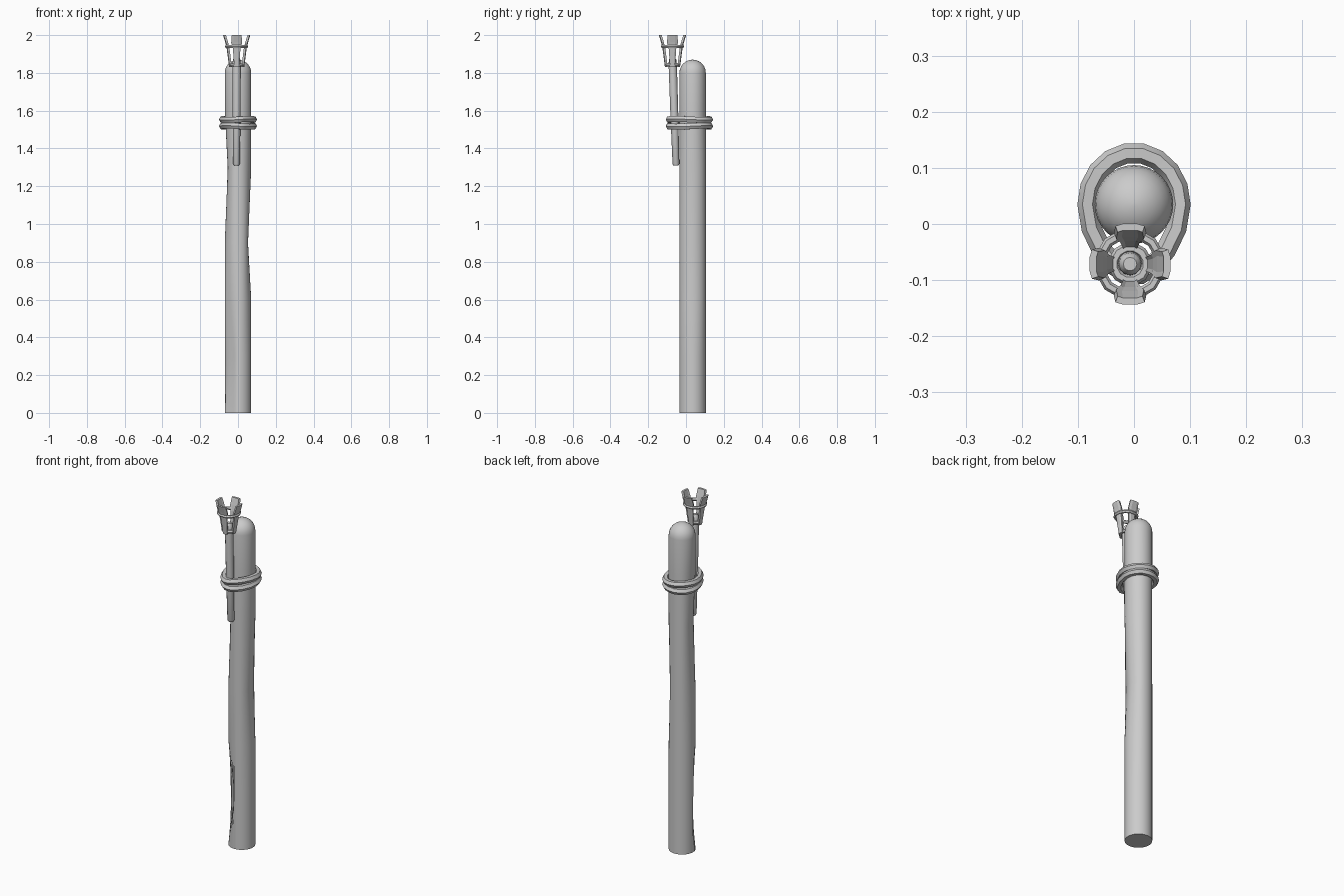
import bpy, bmesh, math
from mathutils import Vector

if "Cube" in bpy.data.objects:
    bpy.data.objects.remove(bpy.data.objects["Cube"])

def make(name, rings, closed=False, smooth=True):
    """Skin a list of equal-length point loops; cap the ends or close the loop."""
    bm = bmesh.new()
    vs = [[bm.verts.new(p) for p in r] for r in rings]
    n = len(vs[0])
    for i in range(len(vs) if closed else len(vs) - 1):
        a, b = vs[i], vs[(i + 1) % len(vs)]
        for j in range(n):
            k = (j + 1) % n
            bm.faces.new((a[j], a[k], b[k], b[j]))
    if not closed:
        bm.faces.new(vs[0][::-1])
        bm.faces.new(vs[-1])
    bmesh.ops.recalc_face_normals(bm, faces=bm.faces)
    me = bpy.data.meshes.new(name)
    bm.to_mesh(me)
    bm.free()
    ob = bpy.data.objects.new(name, me)
    bpy.context.collection.objects.link(ob)
    if smooth:
        bpy.context.view_layer.objects.active = ob
        ob.select_set(True)
        bpy.ops.object.shade_smooth_by_angle(angle=math.radians(35))
        ob.select_set(False)
    return ob

def tube(name, path, r, sides):
    """Horizontal closed loop swept with a round section."""
    rings = []
    for i, p in enumerate(path):
        t = path[(i + 1) % len(path)] - path[i - 1]
        out = t.cross(Vector((0, 0, 1))).normalized()
        rings.append([p + out * r * math.cos(a) + Vector((0, 0, r * math.sin(a)))
                      for a in (2 * math.pi * k / sides for k in range(sides))])
    return make(name, rings, closed=True)

# Post: round timber with a domed top and a few shallow worn hollows
R, PY = 0.07, 0.035
hollows = [(0.3, 225, 0.03, 45), (0.9, 0, 0.017, 60), (1.3, 190, 0.017, 60)]
levels = [(0, R), (.3, R), (.6, R), (.9, R), (1.3, R), (1.6, R), (1.8, R)]
levels += [(1.8 + R * math.sin(t), R * math.cos(t))
           for t in (math.radians(d) for d in (15, 30, 45, 60, 75, 87))]
rings = []
for z, r in levels:
    ring = []
    for k in range(32):
        deg = k * 360 / 32
        rr = r
        for hz, hd, depth, spread in hollows:
            diff = abs((deg - hd + 180) % 360 - 180)
            if abs(z - hz) < 0.01 and diff < spread:
                rr -= depth * math.cos(math.radians(90 * diff / spread))
        a = math.radians(deg)
        ring.append((rr * math.cos(a), PY + rr * math.sin(a), z))
    rings.append(ring)
make("post", rings)

# Torch handle: slim tapered stick leaning along the post
base, top = Vector((-0.008, -0.053, 1.31)), Vector((-0.007, -0.071, 1.87))
axis = top - base
rings = []
for t, r in [(0, .014), (.015, .018), (.5, .021), (.94, .022), (1, .020), (1.02, .012)]:
    c = base + axis * t
    rings.append([c + Vector((r * math.cos(a), r * math.sin(a), 0))
                  for a in (math.pi * k / 6 for k in range(12))])
make("torch_handle", rings)

# Rope: two lashings pulled round both post and handle
for n, (z, dip) in enumerate([(1.518, 0.003), (1.553, -0.003)]):
    path = []
    for k in range(18):
        a = 2 * math.pi * k / 18
        x, y = 0.083 * math.cos(a), PY + 0.092 * math.sin(a)
        if y < PY:
            y = PY + (y - PY) * 1.38
            x *= 1 - 0.25 * math.sin(-a) ** 2
        path.append(Vector((x, y, z + dip * math.sin(2 * a))))
    tube(f"rope_lashing_{n + 1}", path, 0.018, 6)

# Torch basket: four flared staves, a hoop and a lower collar
cx, cy = -0.007, -0.0715
profile = [(.040, 1.83, .013), (.053, 1.93, .020), (.060, 1.96, .029), (.072, 2.0, .026)]
for s in range(4):
    ang = s * math.pi / 2
    rings = []
    for r, z, w in profile:
        sec = [(r - .004, -w), (r, -w / 2), (r, w / 2), (r - .004, w),
               (r - .015, w * .85), (r - .012, w / 2), (r - .012, -w / 2), (r - .015, -w * .85)]
        rings.append([(cx + u * math.cos(ang) - v * math.sin(ang),
                       cy + u * math.sin(ang) + v * math.cos(ang), z) for u, v in sec])
    make(f"basket_stave_{s + 1}", rings, smooth=False)

def circle(r, z, n):
    return [Vector((cx + r * math.cos(a), cy + r * math.sin(a), z))
            for a in (2 * math.pi * (k + .5) / n for k in range(n))]

tube("basket_hoop", circle(.055, 1.94, 12), .009, 6)
tube("basket_collar", circle(.029, 1.842, 12), .010, 6)
